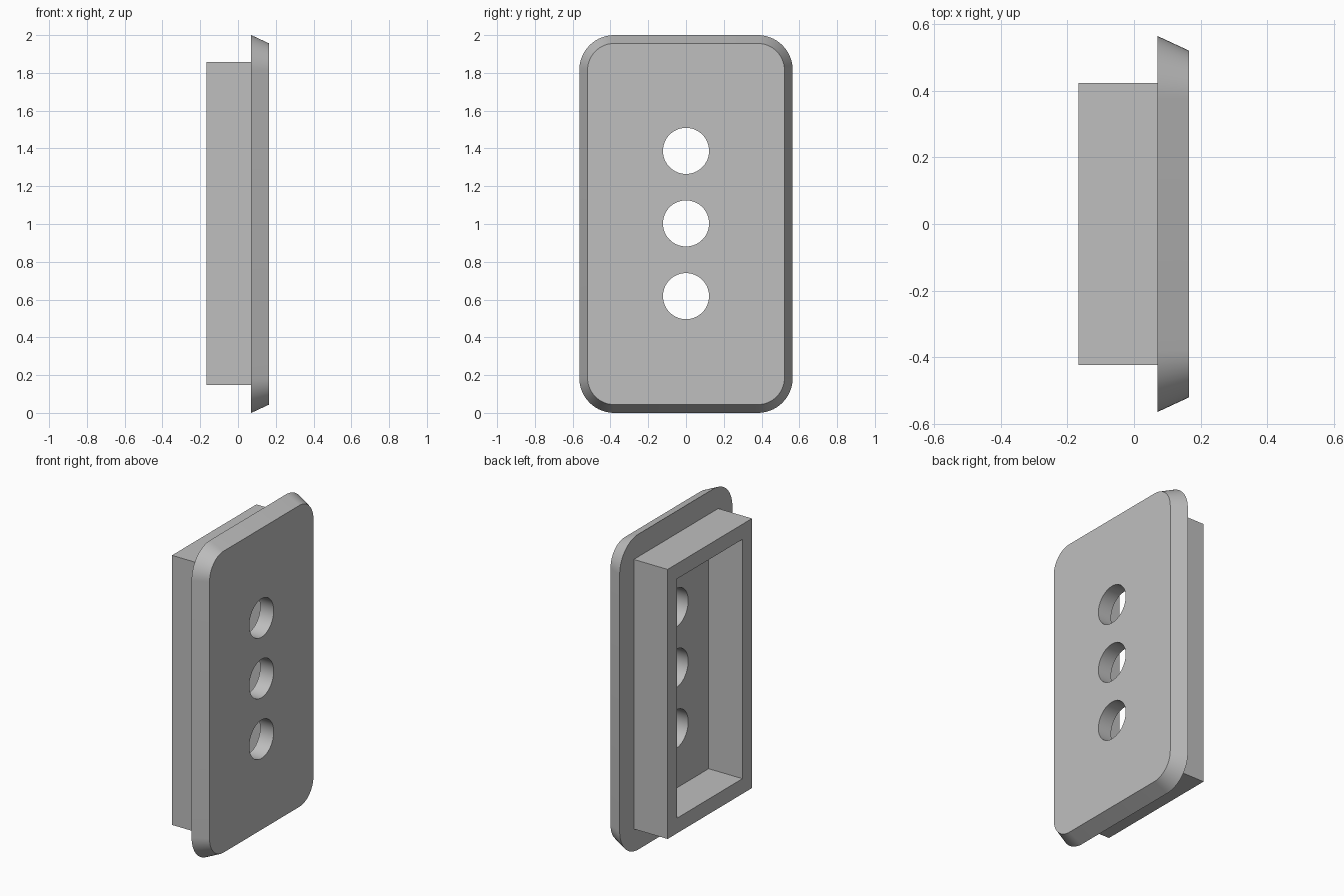
import bpy
import bmesh
from math import pi, sin, cos
from mathutils import Matrix

default = bpy.data.objects.get("Cube")
if default:
    bpy.data.objects.remove(default)

MID_Z = 1.0
PLATE_BACK, PLATE_FRONT, FRAME_BACK = 0.07, 0.165, -0.167

grey = bpy.data.materials.new("light grey")
grey.use_nodes = True
colour = (0.52, 0.52, 0.52, 1)
grey.diffuse_color = colour
grey.node_tree.nodes["Principled BSDF"].inputs["Base Color"].default_value = colour


def make_object(name, bm):
    bmesh.ops.recalc_face_normals(bm, faces=bm.faces)
    mesh = bpy.data.meshes.new(name)
    bm.to_mesh(mesh)
    bm.free()
    mesh.materials.append(grey)
    obj = bpy.data.objects.new(name, mesh)
    bpy.context.collection.objects.link(obj)
    return obj


def rounded_loop(bm, x, half_y, half_z, radius, steps=14):
    """Rounded rectangle of vertices in the plane at x."""
    verts = []
    for corner, (sy, sz) in enumerate(((1, 1), (-1, 1), (-1, -1), (1, -1))):
        for i in range(steps + 1):
            a = (corner + i / steps) * pi / 2
            verts.append(bm.verts.new((x,
                                       sy * (half_y - radius) + radius * cos(a),
                                       MID_Z + sz * (half_z - radius) + radius * sin(a))))
    return verts


def rect_loop(bm, x, half_y, half_z, mid_z):
    return [bm.verts.new((x, sy * half_y, mid_z + sz * half_z))
            for sy, sz in ((1, 1), (-1, 1), (-1, -1), (1, -1))]


def bridge(bm, a, b):
    n = len(a)
    for i in range(n):
        j = (i + 1) % n
        bm.faces.new((a[i], a[j], b[j], b[i]))


# Cover plate with a slanted rim
bm = bmesh.new()
back = rounded_loop(bm, PLATE_BACK, 0.565, 1.0, 0.185)
front = rounded_loop(bm, PLATE_FRONT, 0.521, 0.956, 0.141)
bridge(bm, back, front)
bm.faces.new(back)
bm.faces.new(front)
plate = make_object("cover_plate", bm)

# Three round holes through the plate
bm = bmesh.new()
for z in (0.618, 1.003, 1.387):
    bmesh.ops.create_cone(bm, cap_ends=True, segments=64, radius1=0.122,
                          radius2=0.122, depth=0.4,
                          matrix=Matrix.Translation((0.12, 0, z)) @ Matrix.Rotation(pi / 2, 4, 'Y'))
cutter = make_object("hole_cutter", bm)
cutter.hide_render = True
cut = plate.modifiers.new("holes", 'BOOLEAN')
cut.operation = 'DIFFERENCE'
cut.solver = 'EXACT'
cut.object = cutter
bpy.context.view_layer.objects.active = plate
bpy.ops.object.modifier_apply(modifier=cut.name)
bpy.data.objects.remove(cutter)

# Rectangular frame behind the plate, set slightly into it
bm = bmesh.new()
wall = 0.096
half_y, half_z, mid_z = 0.423, 0.855, 1.002
seat = PLATE_BACK + 0.01
loops = [rect_loop(bm, x, half_y - t, half_z - t, mid_z)
         for x, t in ((seat, 0), (FRAME_BACK, 0), (FRAME_BACK, wall), (seat, wall))]
for i in range(4):
    bridge(bm, loops[i], loops[(i + 1) % 4])
make_object("rear_frame", bm)

# Smooth the rounded corners and holes, keep the edges crisp
bpy.ops.object.select_all(action='DESELECT')
plate.select_set(True)
bpy.context.view_layer.objects.active = plate
bpy.ops.object.shade_smooth_by_angle(angle=pi / 6)
